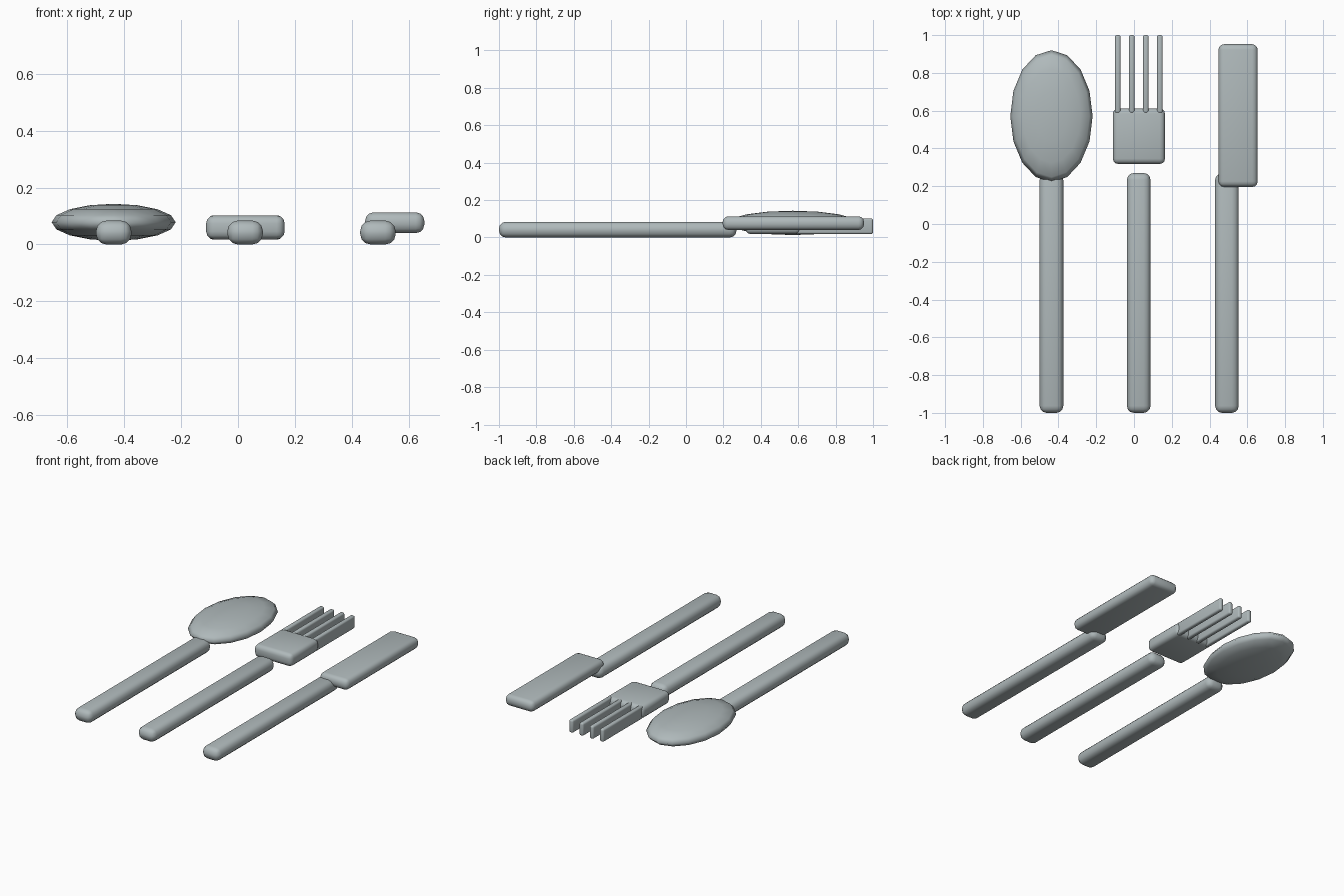
import bpy
import math

if "Cube" in bpy.data.objects:
    bpy.data.objects.remove(bpy.data.objects["Cube"])

# Steel grey used on every part
steel = bpy.data.materials.new("steel_grey")
steel.diffuse_color = (0.43, 0.485, 0.495, 1.0)
steel.use_nodes = True
steel.node_tree.nodes["Principled BSDF"].inputs["Base Color"].default_value = steel.diffuse_color


def finish(obj, angle=40):
    obj.data.materials.append(steel)
    bpy.ops.object.select_all(action='DESELECT')
    obj.select_set(True)
    bpy.context.view_layer.objects.active = obj
    bpy.ops.object.shade_smooth_by_angle(angle=math.radians(angle))


def rounded_bar(name, x, y, z, bevel, segments=3):
    """Box spanning the given (min, max) ranges, with rounded edges."""
    spans = (x, y, z)
    centre = [(a + b) / 2 for a, b in spans]
    size = [b - a for a, b in spans]
    bpy.ops.mesh.primitive_cube_add(size=1, location=centre)
    obj = bpy.context.object
    obj.name = name
    obj.scale = size
    bpy.ops.object.transform_apply(location=False, rotation=False, scale=True)
    mod = obj.modifiers.new("rounding", 'BEVEL')
    mod.width = bevel
    mod.segments = segments
    mod.limit_method = 'NONE'
    bpy.ops.object.modifier_apply(modifier=mod.name)
    finish(obj)
    return obj


# Three matching handles
for name, cx in (("spoon", -0.437), ("fork", 0.025), ("knife", 0.492)):
    rounded_bar(name + "_handle", (cx - 0.0625, cx + 0.0625),
                (-1.0, 0.27), (0.0, 0.084), 0.037)

# Spoon bowl: flattened low-poly sphere, smooth all over
bpy.ops.mesh.primitive_uv_sphere_add(segments=16, ring_count=8, radius=1,
                                     location=(-0.437, 0.571, 0.078))
bowl = bpy.context.object
bowl.name = "spoon_bowl"
bowl.scale = (0.218, 0.349, 0.065)
bpy.ops.object.transform_apply(location=False, rotation=False, scale=True)
finish(bowl, 180)

# Fork head and four thin tines
rounded_bar("fork_head", (-0.112, 0.164), (0.318, 0.612), (0.018, 0.102), 0.028)
for i in range(4):
    cx = -0.086 + i * 0.0742
    rounded_bar(f"fork_tine_{i + 1}", (cx - 0.015, cx + 0.015),
                (0.585, 1.0), (0.018, 0.102), 0.011)

# Knife blade, offset to one side of its handle
rounded_bar("knife_blade", (0.447, 0.655), (0.196, 0.952), (0.04, 0.113), 0.03)
